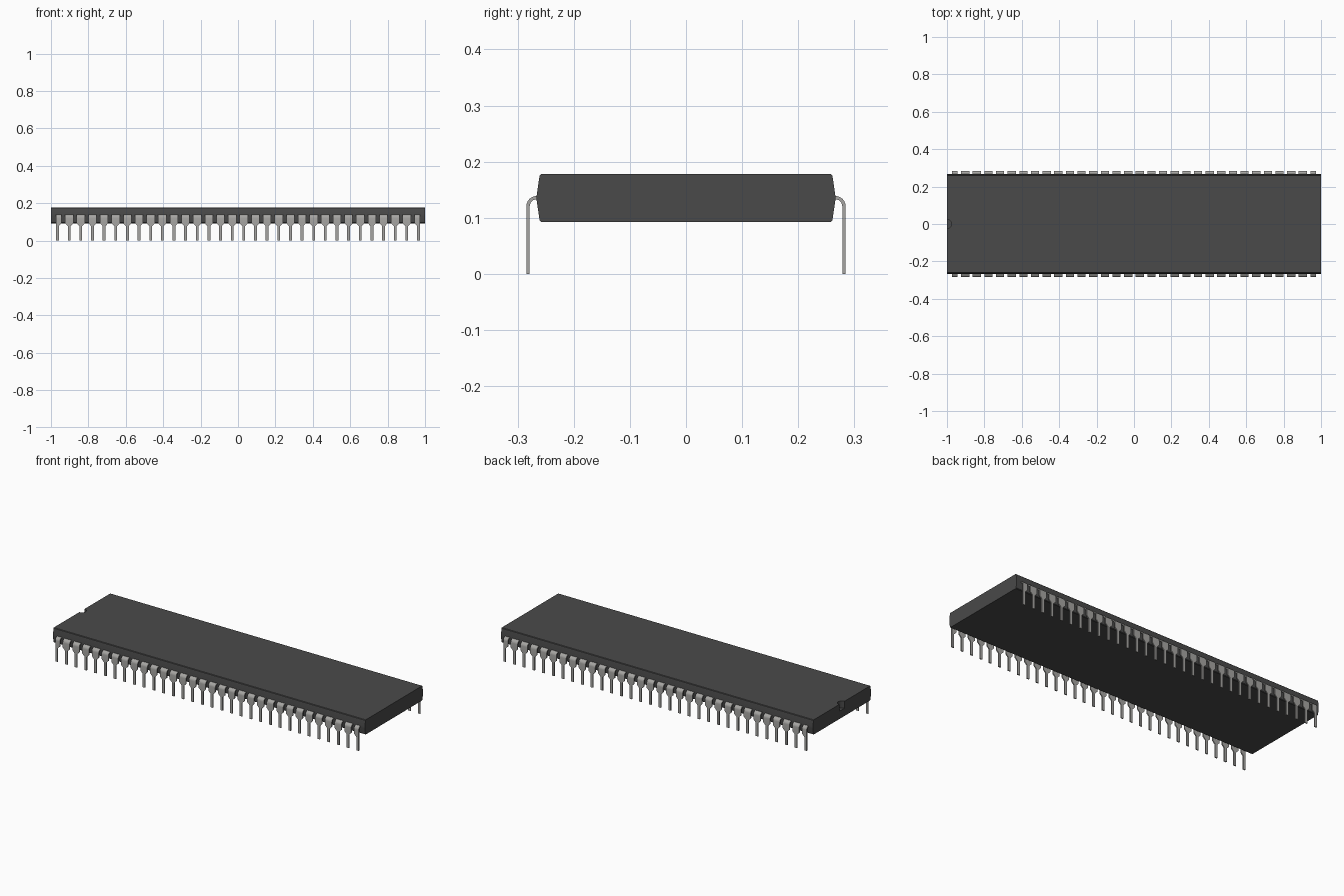
import bpy, bmesh, math

if "Cube" in bpy.data.objects:
    bpy.data.objects.remove(bpy.data.objects["Cube"], do_unlink=True)


def material(name, rgb, rough):
    m = bpy.data.materials.new(name)
    m.use_nodes = True
    m.diffuse_color = (*rgb, 1)
    bsdf = m.node_tree.nodes["Principled BSDF"]
    bsdf.inputs["Base Color"].default_value = (*rgb, 1)
    bsdf.inputs["Roughness"].default_value = rough
    return m


plastic = material("dark grey plastic", (0.068, 0.068, 0.068), 0.6)
metal = material("grey metal", (0.38, 0.375, 0.36), 0.4)


def make_object(name, mesh, location=(0, 0, 0)):
    ob = bpy.data.objects.new(name, mesh)
    ob.location = location
    bpy.context.collection.objects.link(ob)
    return ob


def loft(name, rings, mat):
    """Closed solid through a list of equally long vertex rings."""
    bm = bmesh.new()
    loops = [[bm.verts.new(p) for p in ring] for ring in rings]
    n = len(loops[0])
    for a, b in zip(loops, loops[1:]):
        for i in range(n):
            j = (i + 1) % n
            bm.faces.new((a[i], a[j], b[j], b[i]))
    bm.faces.new(loops[0])
    bm.faces.new(loops[-1])
    bmesh.ops.recalc_face_normals(bm, faces=bm.faces)
    mesh = bpy.data.meshes.new(name)
    bm.to_mesh(mesh)
    bm.free()
    mesh.materials.append(mat)
    return mesh


# Package body: bulging side profile extruded along x
side = [(0.258, 0.093), (0.261, 0.096), (0.266, 0.130),
        (0.266, 0.141), (0.261, 0.175), (0.258, 0.178)]
profile = side + [(-y, z) for y, z in reversed(side)]
body = make_object("package_body", loft(
    "package_body", [[(x, y, z) for y, z in profile] for x in (-1, 1)], plastic))

# Half-round orientation notch at the -x end
bpy.ops.mesh.primitive_cylinder_add(vertices=32, radius=0.024, depth=0.08,
                                    location=(-1, 0, 0.178))
cutter = bpy.context.object
cutter.name = "notch_cutter"
cutter.hide_render = True
cutter.data.materials.append(plastic)
cut = body.modifiers.new("notch", "BOOLEAN")
cut.operation = "DIFFERENCE"
cut.solver = "EXACT"
cut.object = cutter
bpy.context.view_layer.objects.active = body
bpy.ops.object.modifier_apply(modifier="notch")
bpy.data.objects.remove(cutter, do_unlink=True)

# Pins: flat strip bent downward, wide shoulder tapering to a thin leg
WIDE, THIN, HALF_T = 0.022, 0.0075, 0.003
BEND, Y0, Z0 = 0.0155, 0.266, 0.136


def pin_mesh(name, left, right):
    """Shoulder half widths are given separately for the -x and +x sides."""
    stations = [(0.255, Z0, 0, left, right)]            # y, z, angle, widths
    for i in range(7):
        a = math.pi / 2 * i / 6
        stations.append((Y0 + BEND * math.sin(a), Z0 - BEND + BEND * math.cos(a),
                         a, left, right))
    y_leg = Y0 + BEND
    stations += [(y_leg, 0.093, math.pi / 2, left, right),
                 (y_leg, 0.078, math.pi / 2, THIN, THIN),
                 (y_leg, 0.0, math.pi / 2, THIN, THIN)]
    rings = []
    for y, z, a, wl, wr in stations:
        dy, dz = HALF_T * math.sin(a), HALF_T * math.cos(a)
        rings.append([(-wl, y - dy, z - dz), (wr, y - dy, z - dz),
                      (wr, y + dy, z + dz), (-wl, y + dy, z + dz)])
    return loft(name, rings, metal)


COUNT, FIRST = 32, -0.965
middle = pin_mesh("pin", WIDE, WIDE)
first = pin_mesh("end_pin_right", THIN, WIDE)
last = pin_mesh("end_pin_left", WIDE, THIN)

# Each pin is mirrored to the opposite long side
pins = []
for i in range(COUNT):
    mesh = first if i == 0 else last if i == COUNT - 1 else middle
    x = FIRST - 2 * FIRST * i / (COUNT - 1)
    pin = make_object(f"pin_pair_{i + 1:02d}", mesh, (x, 0, 0))
    mirror = pin.modifiers.new("both sides", "MIRROR")
    mirror.use_axis = (False, True, False)
    pins.append(pin)

# Smooth the bends and the notch, keep the edges crisp
bpy.ops.object.select_all(action="DESELECT")
for ob in (body, pins[0], pins[1], pins[-1]):
    ob.select_set(True)
bpy.context.view_layer.objects.active = body
bpy.ops.object.shade_smooth_by_angle(angle=math.radians(25))
bpy.ops.object.select_all(action="DESELECT")
